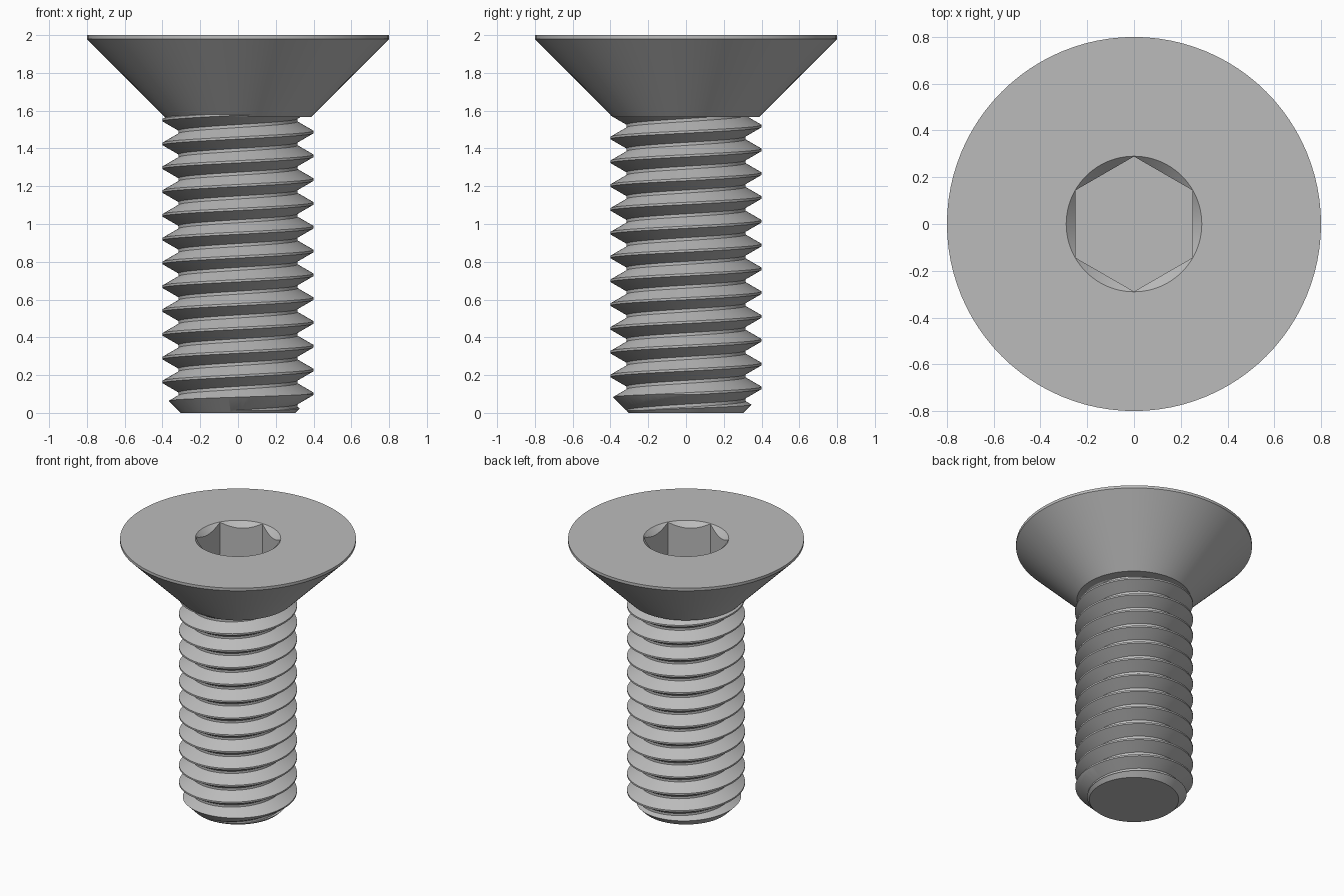
import bpy, bmesh, math

if "Cube" in bpy.data.objects:
    bpy.data.objects.remove(bpy.data.objects["Cube"], do_unlink=True)

SEG = 96
PITCH, CREST, ROOT = 0.126, 0.4, 0.315

steel = bpy.data.materials.new("grey steel")
steel.use_nodes = True
GREY = (0.5, 0.5, 0.5, 1)
steel.diffuse_color = GREY
steel.node_tree.nodes["Principled BSDF"].inputs["Base Color"].default_value = GREY


def finish(bm, name):
    bmesh.ops.recalc_face_normals(bm, faces=bm.faces)
    mesh = bpy.data.meshes.new(name)
    bm.to_mesh(mesh)
    bm.free()
    mesh.materials.append(steel)
    obj = bpy.data.objects.new(name, mesh)
    bpy.context.collection.objects.link(obj)
    return obj


def lathe(name, profile, seg=SEG, phase=0.0):
    """Closed solid of revolution from (radius, z) points, capped at both ends."""
    bm = bmesh.new()
    rings = []
    for r, z in profile:
        angles = [phase + math.tau * i / seg for i in range(seg)]
        rings.append([bm.verts.new((r * math.cos(a), r * math.sin(a), z)) for a in angles])
    for low, high in zip(rings, rings[1:]):
        for i in range(seg):
            j = (i + 1) % seg
            bm.faces.new((low[i], low[j], high[j], high[i]))
    bm.faces.new(rings[0])
    bm.faces.new(rings[-1])
    return finish(bm, name)


def helix(name, turns, start):
    """Closed right-handed thread, capped by fans to the axis."""
    bm = bmesh.new()
    flat = 0.006
    profile = [(CREST, -flat), (CREST, flat), (ROOT, 0.055), (ROOT, PITCH - 0.055)]
    rows = []
    for i in range(turns * SEG + 1):
        a = math.tau * i / SEG
        z = start + PITCH * i / SEG
        rows.append([bm.verts.new((r * math.cos(a), r * math.sin(a), z + dz)) for r, dz in profile])
    for i in range(len(rows) - 1):
        for k in range(3):
            bm.faces.new((rows[i][k], rows[i + 1][k], rows[i + 1][k + 1], rows[i][k + 1]))
        if i + 1 + SEG < len(rows):
            bm.faces.new((rows[i][3], rows[i + 1][3], rows[i + 1 + SEG][0], rows[i + SEG][0]))
    # join the profile ends to the turn above
    edges = [e for e in bm.edges if e.is_boundary]
    middle = start + PITCH * turns / 2
    bottom = bm.verts.new((0, 0, start - PITCH))
    top = bm.verts.new((0, 0, start + PITCH * (turns + 1)))
    for e in edges:
        hub = bottom if e.verts[0].co.z < middle else top
        bm.faces.new((e.verts[0], e.verts[1], hub))
    return finish(bm, name)


def cut(obj, tool, operation):
    tool.hide_render = True
    mod = obj.modifiers.new("cut", 'BOOLEAN')
    mod.operation, mod.object, mod.solver = operation, tool, 'EXACT'
    bpy.context.view_layer.objects.active = obj
    bpy.ops.object.modifier_apply(modifier=mod.name)
    bpy.data.objects.remove(tool, do_unlink=True)


# Threaded shank, trimmed flat at both ends with a chamfered tip
shank = helix("threaded_shank", 17, 0.101 - 3 * PITCH)
trim = lathe("shank_trim", [(0.303, 0), (0.453, 0.15), (0.453, 1.58)])
cut(shank, trim, 'INTERSECT')

# Countersunk head
head = lathe("countersunk_head", [(0.387, 1.567), (0.8, 1.98), (0.8, 2)])

# Hexagonal socket with a conical lead-in
cut(head, lathe("socket_cutter", [(0.2887, 1.7), (0.2887, 2.1)], 6, math.pi / 6), 'DIFFERENCE')
cut(head, lathe("lead_in_cutter", [(0.19, 1.9), (0.39, 2.1)]), 'DIFFERENCE')

for obj in (shank, head):
    bpy.ops.object.select_all(action='DESELECT')
    obj.select_set(True)
    bpy.context.view_layer.objects.active = obj
    bpy.ops.object.shade_smooth_by_angle(angle=math.radians(25))
